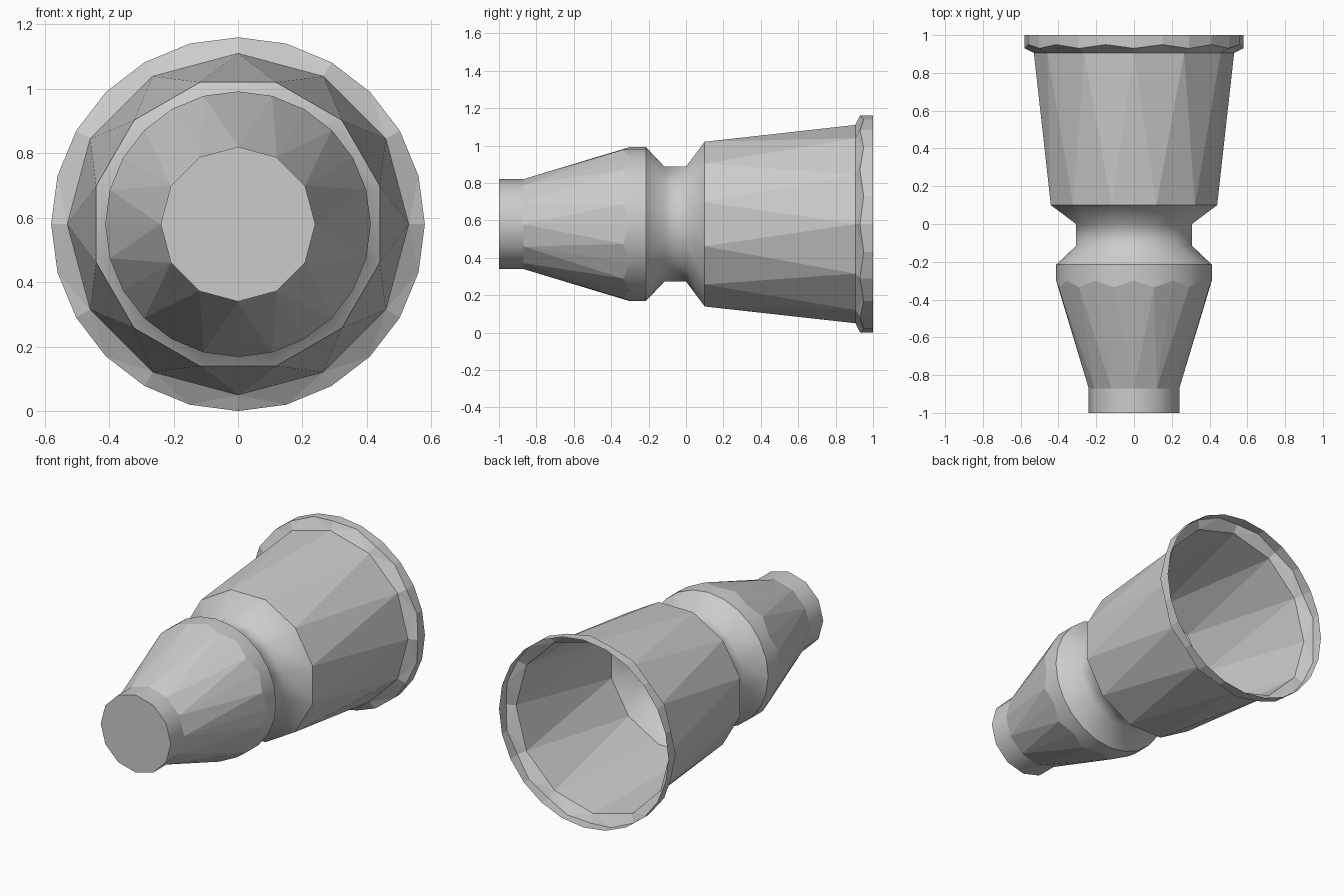
import bpy, bmesh, math

if "Cube" in bpy.data.objects:
    bpy.data.objects.remove(bpy.data.objects["Cube"])

STEPS = 24          # angular slots around the y axis
AXIS_Z = 0.58
SLOTS = {"even": range(0, 24, 2), "odd": range(1, 24, 2), "full": range(24)}


def nearest(slots, t):
    def gap(s):
        d = abs(s - t) % STEPS
        return min(d, STEPS - d)
    return min(slots, key=gap)


def make_ring(bm, kind, r, y, y_odd=None):
    verts = {}
    for s in SLOTS[kind]:
        a = 2 * math.pi * s / STEPS
        yy = y_odd if (y_odd is not None and s % 2) else y
        verts[s] = bm.verts.new((r * math.sin(a), yy, AXIS_Z + r * math.cos(a)))
    return verts


def loft(bm, a, b, smooth):
    # stitch two rings that may have different side counts or a twist
    for i in range(STEPS * 2):
        t = i / 2
        loop = [a[nearest(a, t - 0.25)], a[nearest(a, t + 0.25)],
                b[nearest(b, t + 0.25)], b[nearest(b, t - 0.25)]]
        unique = list(dict.fromkeys(loop))
        if len(unique) >= 3:
            bm.faces.new(unique).smooth = smooth


def make_part(name, rings, smooth=False, cap=False):
    bm = bmesh.new()
    loops = [make_ring(bm, *r) for r in rings]
    for a, b in zip(loops, loops[1:]):
        loft(bm, a, b, smooth)
    if cap:
        # separate flat disc so the end stays crisp
        disc = make_ring(bm, *rings[0])
        bm.faces.new(list(reversed(list(disc.values()))))
    mesh = bpy.data.meshes.new(name)
    bm.to_mesh(mesh)
    bm.free()
    obj = bpy.data.objects.new(name, mesh)
    bpy.context.collection.objects.link(obj)
    return obj


# rings shared by neighbouring parts: kind, radius, y (and y of odd vertices)
tip_end = ("even", 0.24, -1.0)
tip_base = ("even", 0.24, -0.87)
band_front = ("full", 0.412, -0.30, -0.335)
band_back = ("full", 0.412, -0.215)
body_front = ("odd", 0.456, 0.10)
body_back = ("even", 0.53, 0.905)

# closed nozzle tip
make_part("tip", [tip_end, tip_base], smooth=True, cap=True)
# faceted front cone
make_part("front_cone", [tip_base, band_front])
# scalloped band behind the cone
make_part("band", [band_front, band_back], smooth=True)
# smooth waisted neck
make_part("neck", [band_back, ("odd", 0.318, -0.115), ("odd", 0.318, 0.0), body_front],
          smooth=True)
# faceted main body
make_part("body", [body_front, body_back])
# open flared rim
make_part("rim", [body_back, ("full", 0.58, 0.93, 0.95), ("full", 0.58, 1.0)])
